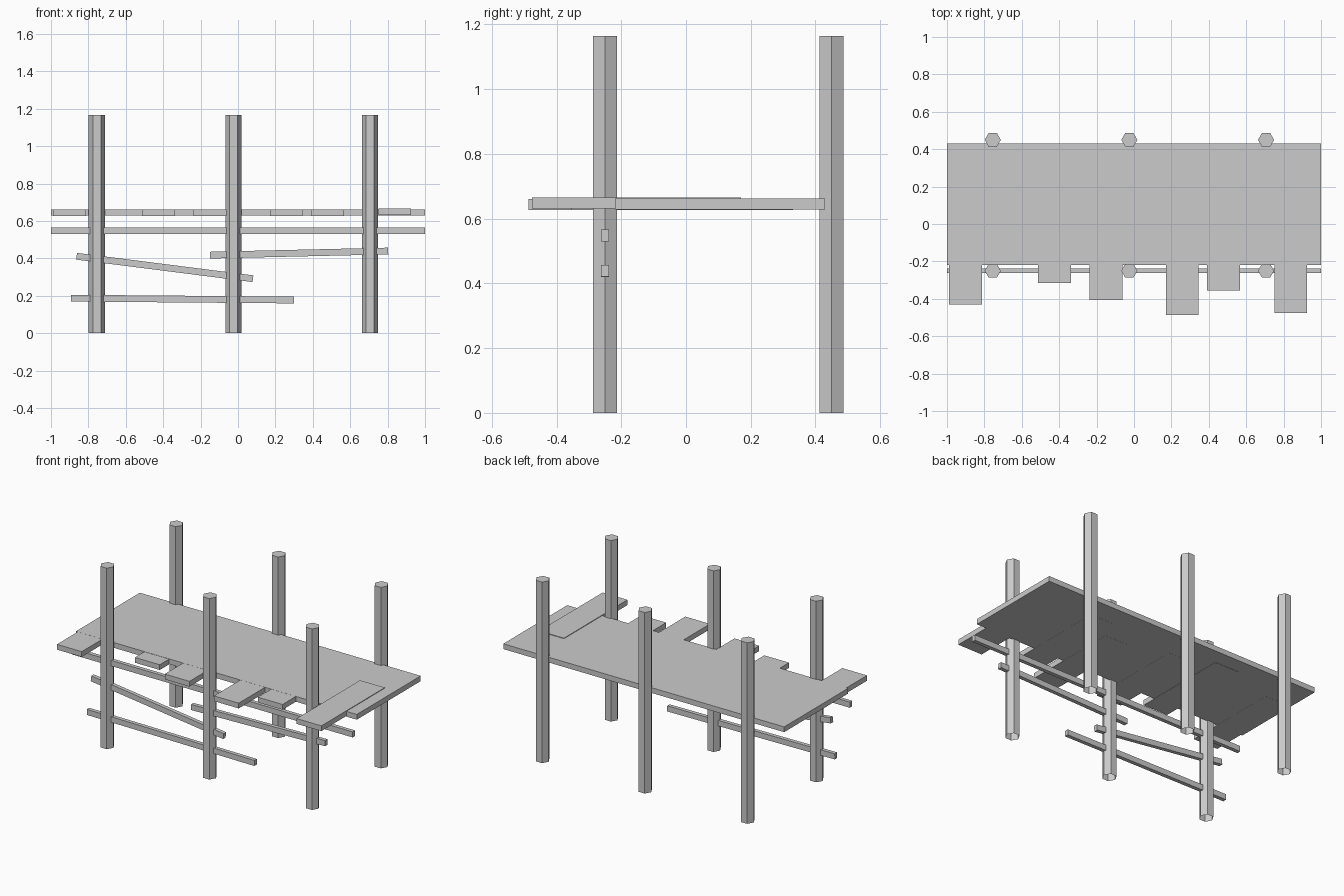
import bpy, bmesh, math

if "Cube" in bpy.data.objects:
    bpy.data.objects.remove(bpy.data.objects["Cube"])

def box(name, loc, size, tilt=0.0):
    bpy.ops.mesh.primitive_cube_add(size=1, location=loc, rotation=(0, tilt, 0))
    ob = bpy.context.object
    ob.name = name
    ob.scale = size
    return ob

# Hexagonal posts, open underneath
H = 1.165
for row, y in (("front", -0.25), ("back", 0.45)):
    for i, x in enumerate((-0.755, -0.025, 0.706)):
        bpy.ops.mesh.primitive_cylinder_add(vertices=6, radius=0.043, depth=H,
                                            location=(x, y, H / 2), rotation=(0, 0, math.pi / 2))
        post = bpy.context.object
        post.name = f"{row}_post_{i + 1}"
        bm = bmesh.new()
        bm.from_mesh(post.data)
        bm.normal_update()
        bmesh.ops.delete(bm, geom=[f for f in bm.faces if f.normal.z < -0.9], context='FACES_ONLY')
        bm.to_mesh(post.data)
        bm.free()

# Deck slab
box("deck", (0, 0.105, 0.645), (2.0, 0.65, 0.034))

# Loose planks poking out of the front edge: centre x, front y, centre z
planks = [(-0.90, -0.43, 0.6445), (-0.425, -0.315, 0.6435), (-0.15, -0.405, 0.6445),
          (0.258, -0.487, 0.6445), (0.478, -0.355, 0.6445), (0.838, -0.475, 0.649)]
LENGTH = 0.645
for i, (x, y, z) in enumerate(planks):
    box(f"plank_{i + 1}", (x, y + LENGTH / 2, z), (0.176, LENGTH, 0.034))

# Rails through the front posts: start x, z and end x, z
rails = [(-1.0, 0.548, 1.0, 0.548), (-0.863, 0.411, 0.08, 0.291),
         (-0.15, 0.417, 0.803, 0.439), (-0.893, 0.187, 0.30, 0.177)]
for i, (x0, z0, x1, z1) in enumerate(rails):
    box(f"rail_{i + 1}", ((x0 + x1) / 2, -0.25, (z0 + z1) / 2),
        (math.hypot(x1 - x0, z1 - z0), 0.025, 0.036), math.atan2(z0 - z1, x1 - x0))
